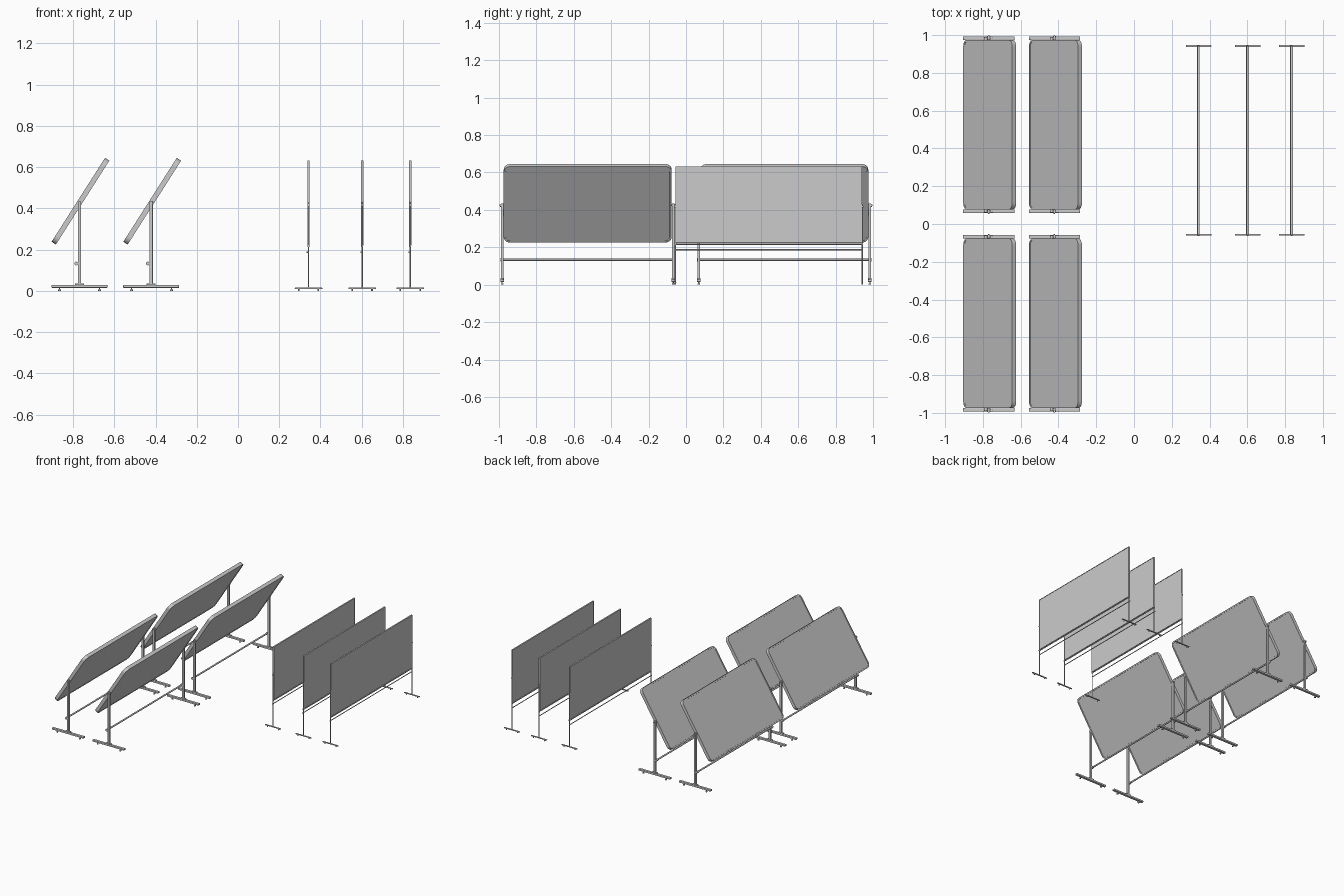
import bpy, bmesh
from math import radians, pi
from mathutils import Matrix, Vector

if "Cube" in bpy.data.objects:
    bpy.data.objects.remove(bpy.data.objects["Cube"])


def finish(name, bm, loc=(0, 0, 0), rot=(0, 0, 0)):
    bmesh.ops.recalc_face_normals(bm, faces=bm.faces)
    me = bpy.data.meshes.new(name)
    bm.to_mesh(me)
    bm.free()
    ob = bpy.data.objects.new(name, me)
    ob.location, ob.rotation_euler = loc, rot
    bpy.context.collection.objects.link(ob)
    return ob


def box(name, lo, hi, bevel=0.0):
    bm = bmesh.new()
    lo, hi = Vector(lo), Vector(hi)
    bmesh.ops.create_cube(bm, size=1, matrix=Matrix.Translation((lo + hi) / 2)
                          @ Matrix.Diagonal((*(hi - lo), 1)))
    if bevel:
        bmesh.ops.bevel(bm, geom=bm.edges[:], offset=bevel, segments=2,
                        affect='EDGES', profile=0.5)
    return finish(name, bm)


def rod(name, a, b, r, r2=None, sides=16):
    a, b = Vector(a), Vector(b)
    d = b - a
    bm = bmesh.new()
    bmesh.ops.create_cone(bm, cap_ends=True, segments=sides, radius1=r,
                          radius2=r if r2 is None else r2, depth=d.length)
    for f in bm.faces:
        f.smooth = len(f.verts) == 4
    for e in bm.edges:
        e.smooth = all(f.smooth for f in e.link_faces)
    return finish(name, bm, (a + b) / 2, d.to_track_quat('Z', 'Y').to_euler())


def panel(name, size, loc, rot, radius, rim, recess):
    """Flat board with rounded corners and a raised rim on both faces."""
    bm = bmesh.new()
    bmesh.ops.create_cube(bm, size=1, matrix=Matrix.Diagonal((*size, 1)))
    if radius:
        corners = [e for e in bm.edges
                   if abs(e.verts[0].co.z - e.verts[1].co.z) > size[2] / 2]
        bmesh.ops.bevel(bm, geom=corners, offset=radius, segments=6,
                        affect='EDGES', profile=0.5)
    bm.normal_update()
    faces = [f for f in bm.faces if abs(f.normal.z) > 0.9]
    for f in faces:
        bmesh.ops.inset_region(bm, faces=[f], thickness=rim)
        bmesh.ops.inset_region(bm, faces=[f], thickness=0.0005, depth=-recess)
    return finish(name, bm, loc, rot)


def flip_table(x, yc):
    half = 0.4575
    # tilted top
    panel("table_top", (0.482, 0.898, 0.025), (x + 0.005, yc, 0.435),
          (0, -radians(57.5), 0), 0.034, 0.010, 0.002)
    for s in (-1, 1):
        y = yc + s * half
        # foot, glides and post
        box("table_foot", (x - 0.136, y - 0.010, 0.015),
            (x + 0.136, y + 0.010, 0.029), 0.003)
        for dx in (-0.096, 0.098):
            rod("foot_glide", (x + dx, y, 0), (x + dx, y, 0.006), 0.007)
            rod("glide_stem", (x + dx, y, 0.005), (x + dx, y, 0.018), 0.003)
        box("post_base", (x - 0.022, y - 0.009, 0.028),
            (x + 0.022, y + 0.009, 0.036), 0.002)
        box("table_post", (x - 0.008, y - 0.007, 0.03),
            (x + 0.008, y + 0.007, 0.434), 0.002)
        # pivot pin and its knob
        rod("pivot_pin", (x, y - s * 0.012, 0.424), (x, y + s * 0.015, 0.424), 0.004)
        rod("pivot_knob", (x, y + s * 0.006, 0.424), (x, y + s * 0.011, 0.424), 0.008)
        # clamp that carries the crossbar
        rod("bar_clamp", (x - 0.022, y, 0.133), (x, y, 0.133), 0.005)
        rod("clamp_collar", (x - 0.016, y - 0.008, 0.133),
            (x - 0.016, y + 0.008, 0.133), 0.009)
    rod("table_crossbar", (x - 0.016, yc - half, 0.133),
        (x - 0.016, yc + half, 0.133), 0.006)


def screen(x):
    y0, y1 = -0.057, 0.942
    # upright board
    panel("screen_board", (0.413, y1 - y0, 0.011), (x, (y0 + y1) / 2, 0.4265),
          (0, -pi / 2, 0), 0, 0.006, 0.0015)
    for y, s in ((y0, -1), (y1, 1)):
        # foot, feet pads and leg
        box("screen_foot", (x - 0.067, y - 0.005, 0.009),
            (x + 0.067, y + 0.005, 0.016), 0.002)
        for dx in (-0.048, 0.048):
            rod("screen_glide", (x + dx, y, 0), (x + dx, y, 0.011), 0.004)
        rod("screen_leg", (x, y, 0.012), (x, y, 0.43), 0.0035)
        rod("leg_sleeve", (x, y, 0.212), (x, y, 0.222), 0.005)
        rod("screen_pivot", (x, y - s * 0.004, 0.417), (x, y + s * 0.006, 0.417), 0.005)
        rod("screen_clamp", (x - 0.009, y, 0.187), (x, y, 0.187), 0.003)
    rod("screen_crossbar", (x - 0.006, y0, 0.187), (x - 0.006, y1, 0.187), 0.003)
    rod("screen_lower_rail", (x, y0, 0.215), (x, y1, 0.215), 0.003)


for tx in (-0.769, -0.421):
    for ty in (-0.5255, 0.5255):
        flip_table(tx, ty)

for sx in (0.342, 0.602, 0.835):
    screen(sx)
